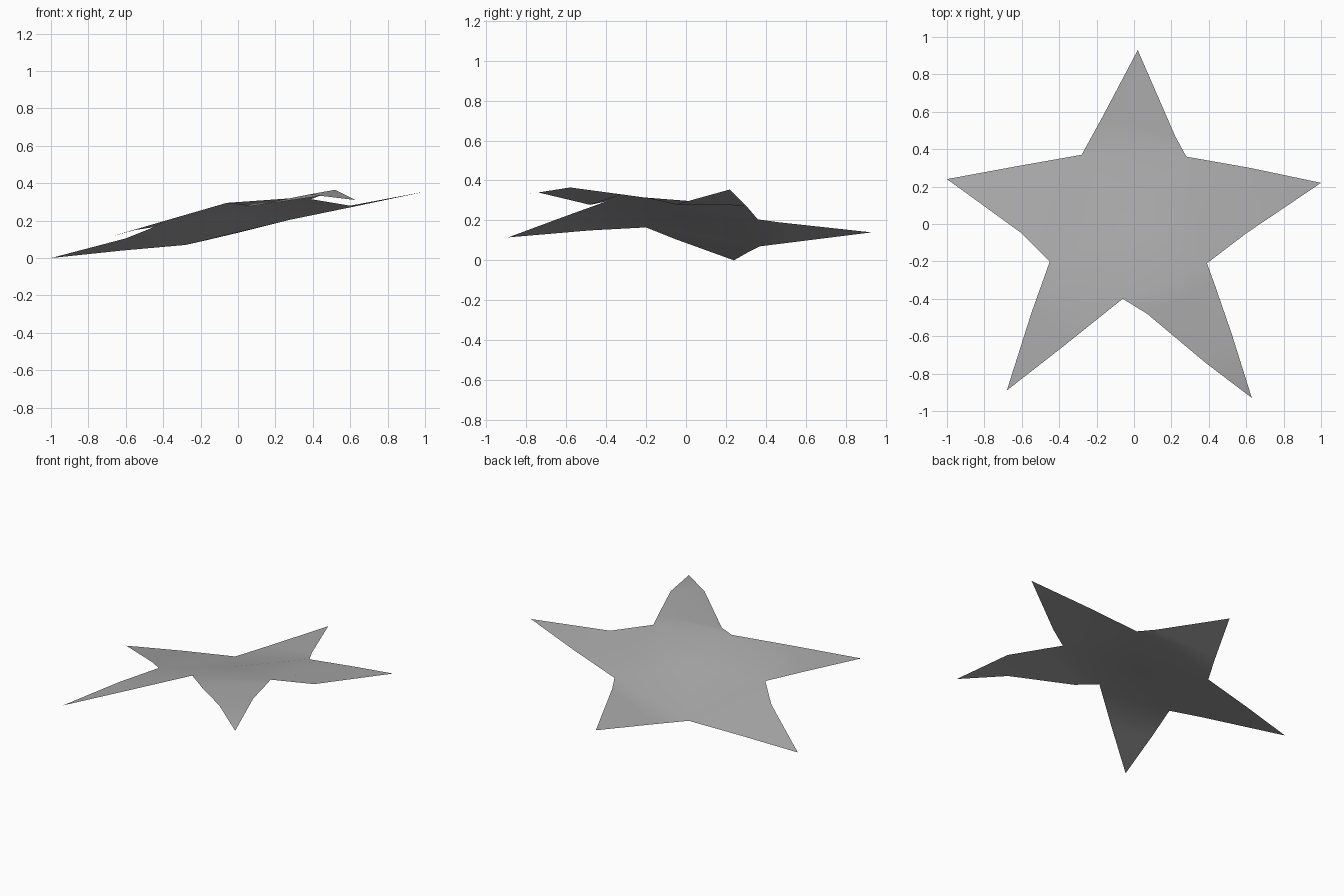
import bpy
import bmesh
import math
from mathutils import Vector

default_cube = bpy.data.objects.get("Cube")
if default_cube:
    bpy.data.objects.remove(default_cube, do_unlink=True)


def make_material(name, colour):
    material = bpy.data.materials.new(name)
    material.use_nodes = True
    material.diffuse_color = colour
    shader = material.node_tree.nodes["Principled BSDF"]
    shader.inputs["Base Color"].default_value = colour
    return material


grey = make_material("plain grey", (0.4, 0.4, 0.4, 1))

# Notches between the arms, counter-clockwise from the one right of the back arm
centre = (-0.02, 0, 0.215)
notches = [(0.28, 0.36, 0.205), (-0.28, 0.37, 0.07), (-0.45, -0.2, 0.165),
           (-0.06, -0.4, 0.295), (0.39, -0.21, 0.315)]

# Each arm: pairs of edge points from root to end, then the tip
arms = [
    ([((0.22, 0.47, 0.19), (-0.17, 0.57, 0.095))], (0.02, 0.93, 0.14)),
    ([((-0.62, 0.31, 0.04), (-0.6, -0.05, 0.105))], (-1, 0.24, 0)),
    ([((-0.55, -0.48, 0.15), (-0.36, -0.64, 0.208))], (-0.68, -0.89, 0.115)),
    ([((0.07, -0.48, 0.278), (0.43, -0.32, 0.33)),
      ((0.38, -0.74, 0.34), (0.52, -0.58, 0.365))], (0.63, -0.93, 0.31)),
    ([((0.6, -0.05, 0.28), (0.62, 0.3, 0.275))], (1, 0.22, 0.355)),
]

bm = bmesh.new()


def vertex(point):
    return bm.verts.new(Vector(point))


# Central body as a fan around a middle point
middle = vertex(centre)
roots = [vertex(point) for point in notches]
for index, root in enumerate(roots):
    bm.faces.new((middle, root, roots[(index + 1) % len(roots)]))

# Warped arms as strips that close in a point
for index, (pairs, tip) in enumerate(arms):
    first, second = roots[index], roots[(index + 1) % len(roots)]
    for pair in pairs:
        next_first, next_second = vertex(pair[0]), vertex(pair[1])
        bm.faces.new((first, next_first, next_second, second))
        first, second = next_first, next_second
    bm.faces.new((first, vertex(tip), second))

bmesh.ops.recalc_face_normals(bm, faces=bm.faces)
if sum(face.normal.z for face in bm.faces) < 0:
    bmesh.ops.reverse_faces(bm, faces=bm.faces)

mesh = bpy.data.meshes.new("star_sheet")
bm.to_mesh(mesh)
bm.free()
mesh.materials.append(grey)
star = bpy.data.objects.new("star_sheet", mesh)
bpy.context.collection.objects.link(star)

# Soft shading over the gentle bends
bpy.context.view_layer.objects.active = star
star.select_set(True)
bpy.ops.object.shade_smooth_by_angle(angle=math.radians(40))
